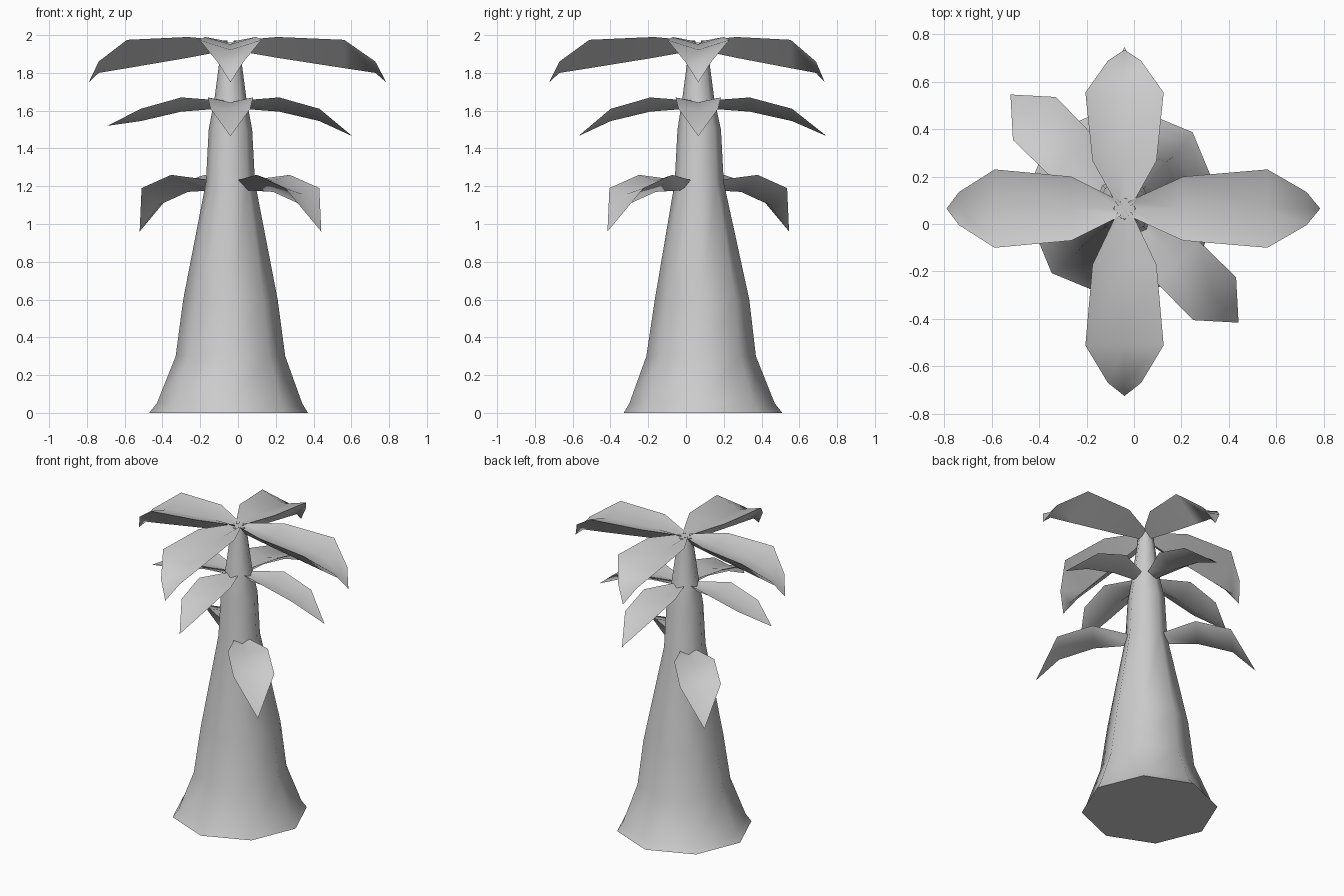
import bpy, bmesh, math
from mathutils import Vector

if "Cube" in bpy.data.objects:
    bpy.data.objects.remove(bpy.data.objects["Cube"])

CX, CY = -0.04, 0.065   # trunk axis


def finish(bm, name, angle):
    bmesh.ops.recalc_face_normals(bm, faces=bm.faces)
    me = bpy.data.meshes.new(name)
    bm.to_mesh(me)
    bm.free()
    ob = bpy.data.objects.new(name, me)
    bpy.context.collection.objects.link(ob)
    bpy.ops.object.select_all(action='DESELECT')
    ob.select_set(True)
    bpy.context.view_layer.objects.active = ob
    bpy.ops.object.shade_smooth_by_angle(angle=math.radians(angle))


def loft(bm, rings):
    """Join rings of equal length with quads."""
    for a, b in zip(rings, rings[1:]):
        n = len(a)
        for i in range(n):
            j = (i + 1) % n
            bm.faces.new((a[i], a[j], b[j], b[i]))


# Trunk: eight sides, flared foot, slim top (z, radius, centre)
def trunk():
    bm = bmesh.new()
    rings = []
    for z, r, x, y in [(0, .42, -.05, .09), (.05, .385, -.045, .085),
                       (.3, .29, -.04, .08), (.6, .25, -.04, .085),
                       (1.22, .13, CX, .07), (1.5, .115, CX, .07),
                       (1.66, .085, CX, CY), (1.85, .06, CX, CY),
                       (1.96, .045, CX, CY)]:
        rings.append([bm.verts.new((x + r * math.cos(k * math.pi / 4),
                                    y + r * math.sin(k * math.pi / 4), z))
                      for k in range(8)])
    loft(bm, rings)
    bm.faces.new(rings[0])
    bm.faces.new(rings[-1])
    finish(bm, "trunk", 50)


# Leaf: slightly dished top, keel below, drooping tip
def leaf(name, degrees, length, stations, tip_z, sag=0.35):
    """stations: (fraction of length, half width, edge z, keel z)"""
    bm = bmesh.new()
    a = math.radians(degrees)
    out = Vector((math.cos(a), math.sin(a), 0))
    side = Vector((-out.y, out.x, 0))
    base = Vector((CX, CY, 0))

    def point(t, s, z):
        return bm.verts.new(base + out * t * length + side * s + Vector((0, 0, z)))

    rings = []
    for t, w, top, keel in stations:
        mid = top + (keel - top) * sag
        rings.append([point(t, w, top), point(t, 0, mid),
                      point(t, -w, top), point(t, 0, keel)])
    loft(bm, rings)
    bm.faces.new(rings[0])
    tip = point(1, 0, tip_z)
    last = rings[-1]
    for i in range(4):
        bm.faces.new((last[i], last[(i + 1) % 4], tip))
    finish(bm, name, 75)


trunk()

TOP = [(.02, .03, 1.97, 1.92), (.30, .135, 1.99, 1.88),
       (.73, .165, 1.975, 1.825), (.93, .07, 1.86, 1.80)]
MIDDLE = [(.10, .04, 1.655, 1.61), (.40, .12, 1.67, 1.595),
          (.73, .105, 1.61, 1.545)]
LOWER = [(.12, .04, 1.23, 1.18), (.47, .125, 1.26, 1.17),
         (.79, .128, 1.19, 1.10)]

# Top and middle crowns: four leaves each along the axes
for k, (upper, mid) in enumerate([(.825, .645), (.67, .68), (.75, .65), (.79, .635)]):
    leaf(f"top_leaf_{k + 1}", k * 90, upper, TOP, 1.75)
    tip_z = 1.52 if k == 2 else 1.465
    leaf(f"middle_leaf_{k + 1}", k * 90, mid, MIDDLE, tip_z)

# Two lower leaves on the diagonal
for k, deg in enumerate((135, -45)):
    leaf(f"lower_leaf_{k + 1}", deg, .68, LOWER, .96)
